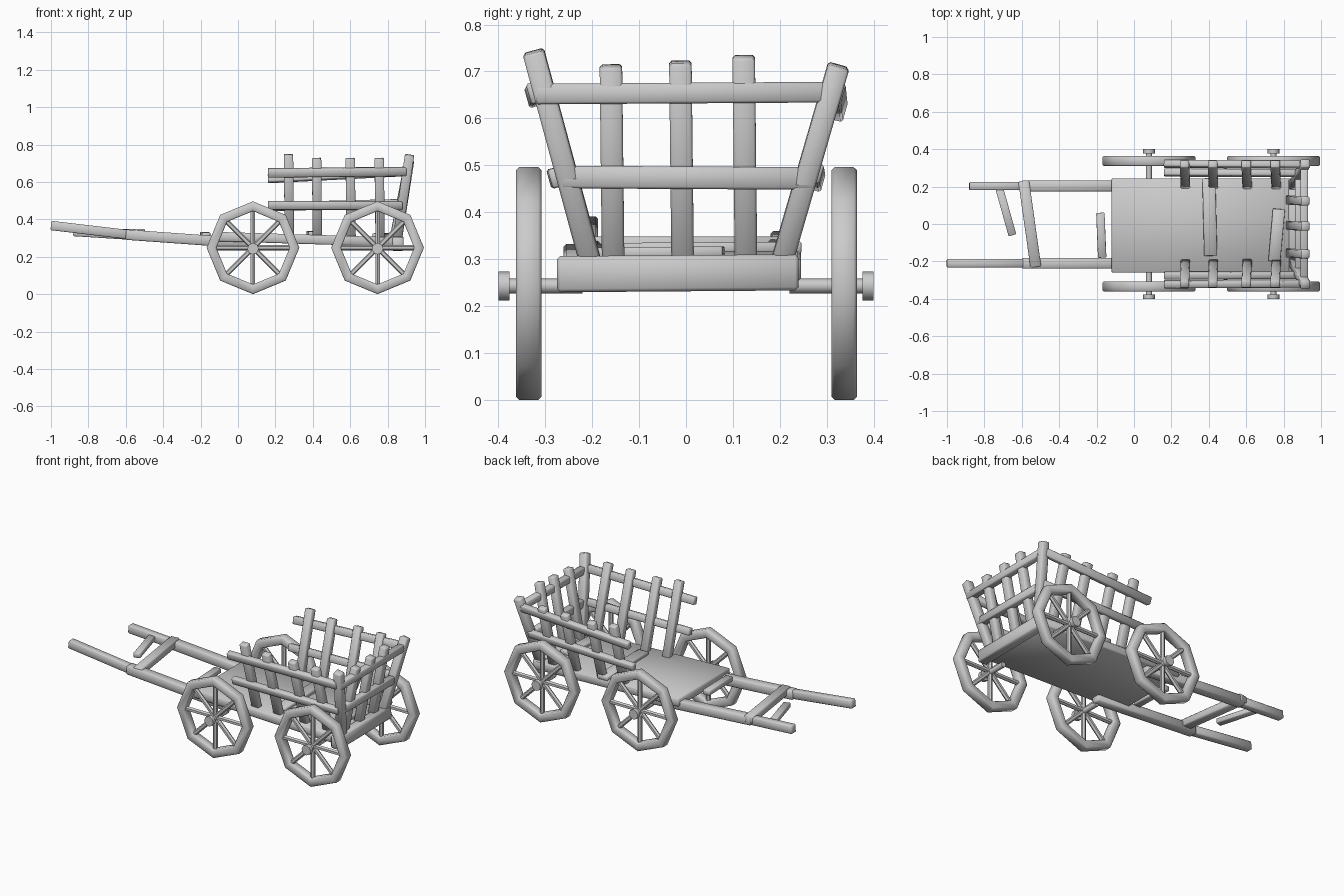
import bpy, bmesh, math
from mathutils import Vector, Matrix

if "Cube" in bpy.data.objects:
    bpy.data.objects.remove(bpy.data.objects["Cube"])

wood = bpy.data.materials.new("weathered_grey")
wood.use_nodes = True
COLOUR = (0.6, 0.6, 0.6, 1)
wood.diffuse_color = COLOUR
wood.node_tree.nodes["Principled BSDF"].inputs["Base Color"].default_value = COLOUR


def finish(name, bm):
    mesh = bpy.data.meshes.new(name)
    bmesh.ops.recalc_face_normals(bm, faces=bm.faces)
    bm.to_mesh(mesh)
    bm.free()
    mesh.materials.append(wood)
    ob = bpy.data.objects.new(name, mesh)
    bpy.context.collection.objects.link(ob)
    bpy.ops.object.select_all(action='DESELECT')
    bpy.context.view_layer.objects.active = ob
    ob.select_set(True)
    bpy.ops.object.shade_smooth_by_angle(angle=math.radians(50))


def add_pole(bm, a, b, r, sides=8):
    """Round pole between two points."""
    a, b = Vector(a), Vector(b)
    d = b - a
    m = Matrix.Translation((a + b) / 2) @ d.to_track_quat('Z', 'Y').to_matrix().to_4x4()
    bmesh.ops.create_cone(bm, cap_ends=True, segments=sides, radius1=r,
                          radius2=r, depth=d.length, matrix=m)


def plank(name, a, b, width, height, tilt=0):
    """Beam from a to b with softened edges, optionally rolled about its length."""
    a, b = Vector(a), Vector(b)
    d = b - a
    along = d.normalized()
    ref = Vector((1, 0, 0)) if abs(along.y) > 0.7 else Vector((0, 1, 0))
    side = (ref - along * ref.dot(along)).normalized()
    frame = Matrix((along, side, along.cross(side))).transposed().to_4x4()
    m = Matrix.Translation((a + b) / 2) @ frame @ Matrix.Rotation(tilt, 4, 'X')
    bm = bmesh.new()
    bmesh.ops.create_cube(bm, size=1, matrix=m @ Matrix.Diagonal((d.length, width, height, 1)))
    bmesh.ops.bevel(bm, geom=bm.edges[:], offset=min(width, height) * 0.12,
                    segments=1, affect='EDGES')
    finish(name, bm)


def wheel(name, x, y):
    side = math.copysign(1, y)
    centre = Vector((x, y, 0.248))
    bm = bmesh.new()
    # eight-cornered rim with a chamfered square section
    section = [(u, v) for u, v in ((1, .75), (.75, 1), (-.75, 1), (-1, .75),
                                   (-1, -.75), (-.75, -1), (.75, -1), (1, -.75))]
    rings = []
    for i in range(8):
        a = math.tau * i / 8
        out = Vector((math.cos(a), 0, math.sin(a)))
        rings.append([bm.verts.new(centre + out * (0.222 + 0.026 * u)
                                   + Vector((0, 0.027 * v, 0))) for u, v in section])
    for i in range(8):
        p, q = rings[i], rings[(i + 1) % 8]
        for j in range(8):
            k = (j + 1) % 8
            bm.faces.new((p[j], q[j], q[k], p[k]))
    # spokes
    for i in range(8):
        a = math.tau * i / 8
        add_pole(bm, centre, centre + Vector((math.cos(a), 0, math.sin(a))) * 0.21, 0.014, 6)
    # axle stub and hub cap
    add_pole(bm, (x, side * 0.22, 0.243), (x, side * 0.385, 0.243), 0.016)
    add_pole(bm, (x, side * 0.376, 0.243), (x, side * 0.4, 0.243), 0.031)
    finish(name, bm)


for label, x in (("front", 0.08), ("rear", 0.746)):
    wheel(label + "_left_wheel", x, 0.337)
    wheel(label + "_right_wheel", x, -0.335)

# bed, tail beam and loose boards
plank("cart_bed", (-0.12, -0.008, 0.308), (0.86, -0.008, 0.278), 0.505, 0.05)
plank("tail_beam", (0.855, -0.275, 0.268), (0.855, 0.24, 0.272), 0.06, 0.077)
plank("bed_cross_board", (0.41, -0.17, 0.322), (0.40, 0.245, 0.325), 0.07, 0.025)
plank("bed_broken_board", (0.75, -0.2, 0.312), (0.775, 0.08, 0.315), 0.065, 0.025)

# pulling shafts, each with an inner and an outer length
for label, y, tip, z in (("left", 0.203, -0.88, 0.335), ("right", -0.21, -1.0, 0.367)):
    plank(label + "_shaft_inner", (-0.6, y, 0.318), (0.1, y, 0.268), 0.058, 0.055)
    plank(label + "_shaft_outer", (tip, y, z), (-0.55, y, 0.314), 0.045, 0.05)
plank("shaft_crossbar", (-0.59, 0.23, 0.326), (-0.525, -0.23, 0.326), 0.058, 0.045)
plank("shaft_broken_bar", (-0.72, 0.19, 0.325), (-0.65, -0.06, 0.325), 0.042, 0.03)
plank("shaft_rear_bar", (-0.18, 0.06, 0.318), (-0.17, -0.18, 0.315), 0.045, 0.03)

# side racks leaning outward
STAKES = ((0.27, 0.745), (0.42, 0.725), (0.60, 0.725), (0.755, 0.725))
LEAN = math.atan2(0.125, 0.45)
for label, s, drop in (("left", 1, 0.03), ("right", -1, 0.0)):
    y0, y1 = s * 0.2, s * 0.322
    for i, (x, top) in enumerate(STAKES):
        plank(f"{label}_stake_{i + 1}", (x + 0.005, y0, 0.28), (x, y1, top - drop), 0.04, 0.05)
    plank(label + "_corner_stake", (0.85, y0, 0.28), (0.917, y1 * 1.01, 0.742 - drop), 0.046, 0.05)
    plank(label + "_upper_rail", (0.16, s * 0.322, 0.648 - drop), (0.9, s * 0.318, 0.656),
          0.036, 0.045, -s * LEAN)
    plank(label + "_lower_rail", (0.16, s * 0.275, 0.475 - drop / 4), (0.88, s * 0.272, 0.475 + drop / 3),
          0.036, 0.042, -s * LEAN)

# tail rack leaning backward
for i, (y, top) in enumerate(((-0.16, 0.712), (-0.012, 0.72), (0.123, 0.732))):
    plank(f"tail_stake_{i + 1}", (0.83, y + 0.005, 0.28), (0.917, y, top), 0.048, 0.045)
plank("tail_upper_rail", (0.91, -0.32, 0.652), (0.91, 0.325, 0.656), 0.042, 0.044)
plank("tail_lower_rail", (0.882, -0.265, 0.475), (0.882, 0.275, 0.472), 0.042, 0.048)
